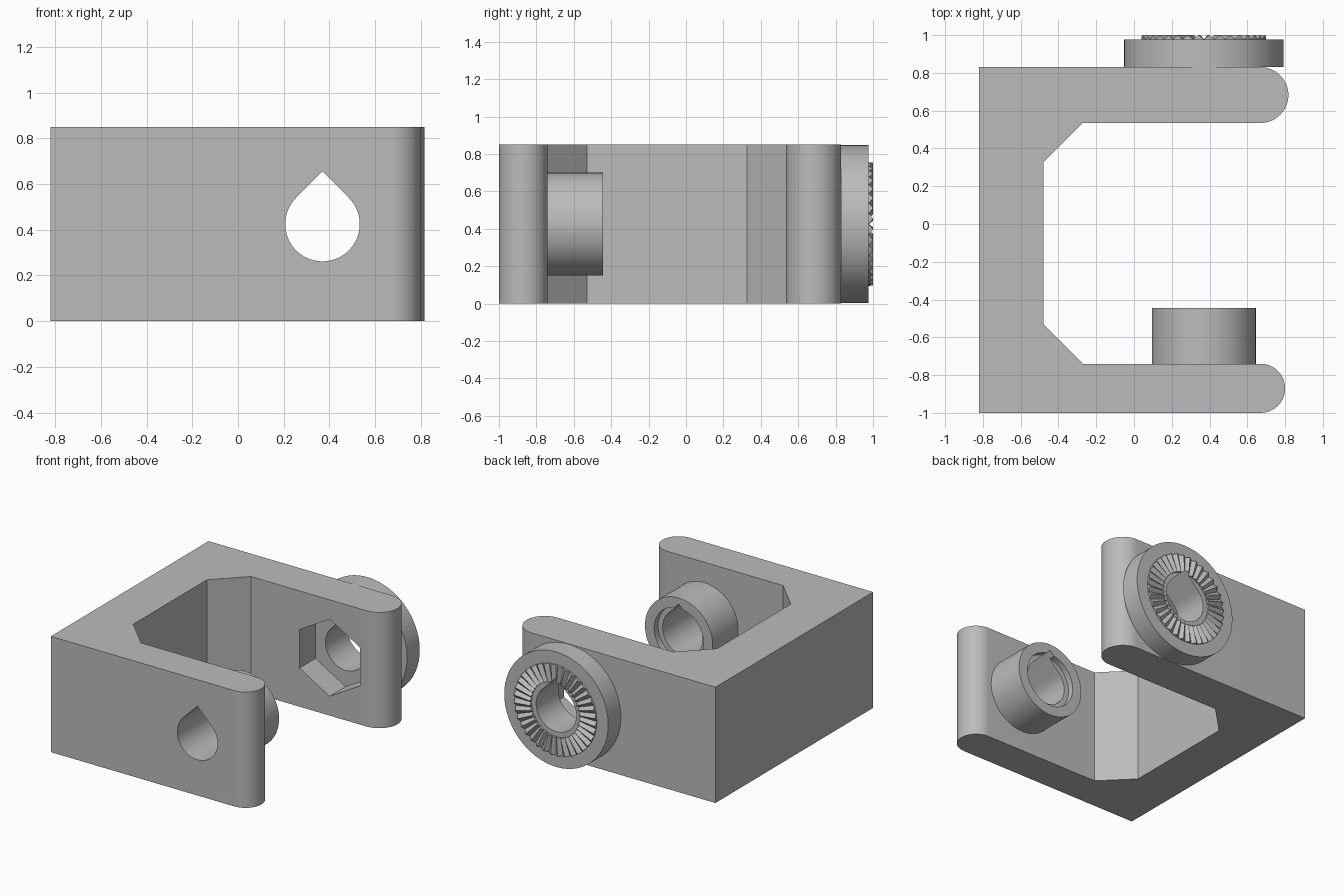
import bpy, bmesh
from math import cos, sin, pi, radians

cube = bpy.data.objects.get("Cube")
if cube:
    bpy.data.objects.remove(cube, do_unlink=True)

HEIGHT = 0.85
AXIS_X, AXIS_Z = 0.37, HEIGHT / 2
HOLE = 0.163

grey = bpy.data.materials.new("light_grey")
grey.use_nodes = True
grey.diffuse_color = (0.5, 0.5, 0.5, 1)
grey.node_tree.nodes["Principled BSDF"].inputs["Base Color"].default_value = (0.5, 0.5, 0.5, 1)


def add_object(name, bm):
    bmesh.ops.recalc_face_normals(bm, faces=bm.faces)
    mesh = bpy.data.meshes.new(name)
    bm.to_mesh(mesh)
    bm.free()
    mesh.materials.append(grey)
    obj = bpy.data.objects.new(name, mesh)
    bpy.context.collection.objects.link(obj)
    return obj


def arc(x, y, r, start, end, steps):
    angles = [radians(start + (end - start) * i / steps) for i in range(steps + 1)]
    return [(x + r * cos(a), y + r * sin(a)) for a in angles]


def prism(name, outline, low, high, along_y=True):
    """Extrude an outline: along y around the pivot axis, or straight up."""
    bm = bmesh.new()
    if along_y:
        points = [(AXIS_X + u, low, AXIS_Z + v) for u, v in outline]
        move = (0, high - low, 0)
    else:
        points = [(u, v, low) for u, v in outline]
        move = (0, 0, high - low)
    face = bm.faces.new([bm.verts.new(p) for p in points])
    out = bmesh.ops.extrude_face_region(bm, geom=[face])
    top = [g for g in out["geom"] if isinstance(g, bmesh.types.BMVert)]
    bmesh.ops.translate(bm, verts=top, vec=move)
    return add_object(name, bm)


def circle(r, steps=96):
    return arc(0, 0, r, 0, 360, steps)[:-1]


def cut(obj, cutter):
    mod = obj.modifiers.new("cut", 'BOOLEAN')
    mod.operation = 'DIFFERENCE'
    mod.solver = 'EXACT'
    mod.object = cutter
    bpy.context.view_layer.objects.active = obj
    bpy.ops.object.modifier_apply(modifier=mod.name)


# C-shaped bracket with two rounded arms and chamfered inner corners
outline = [(-0.82, -1)]
outline += arc(0.67, -0.87, 0.13, -90, 90, 32)
outline += [(-0.27, -0.74), (-0.48, -0.53), (-0.48, 0.325), (-0.27, 0.535)]
outline += arc(0.67, 0.6825, 0.1475, -90, 90, 32)
outline += [(-0.82, 0.83)]
bracket = prism("bracket", outline, 0, HEIGHT, along_y=False)

# Boss inside the front arm and disc outside the back arm
boss = prism("boss", circle(0.275), -0.74, -0.445)
disc = prism("rosette_disc", circle(0.422, 128), 0.83, 0.977)

# Ring of radial locking teeth
TEETH = 36
bm = bmesh.new()
rows = []
for i in range(2 * TEETH):
    a = pi * i / TEETH
    y = 1.0 if i % 2 else 0.978
    rows.append([bm.verts.new((AXIS_X + r * cos(a), h, AXIS_Z + r * sin(a)))
                 for r, h in ((0.2, 0.96), (0.2, y), (0.33, y), (0.33, 0.96))])
for i, row in enumerate(rows):
    following = rows[(i + 1) % len(rows)]
    for j in range(4):
        k = (j + 1) % 4
        bm.faces.new((row[j], row[k], following[k], following[j]))
teeth = add_object("rosette_teeth", bm)

# Cutters: teardrop bore, nut pocket, boss counterbore
teardrop = arc(0, 0, HOLE, 135, 405, 72) + [(0, HOLE * 2 ** 0.5)]
bore = prism("bore_cutter", teardrop, -1.2, 1.2)
hexagon = arc(0, 0, 0.283, 30, 390, 6)[:-1]
pocket = prism("nut_pocket_cutter", hexagon, 0.4, 0.72)
counterbore = prism("counterbore_cutter", circle(0.2), -0.49, -0.35)

for part in (bracket, boss, disc, teeth):
    cut(part, bore)
cut(bracket, pocket)
cut(boss, counterbore)
for cutter in (bore, pocket, counterbore):
    bpy.data.objects.remove(cutter, do_unlink=True)

# Smooth the round walls, keep crisp edges
bpy.ops.object.select_all(action='DESELECT')
for part in (bracket, boss, disc):
    part.select_set(True)
bpy.context.view_layer.objects.active = bracket
bpy.ops.object.shade_smooth_by_angle(angle=radians(25))
